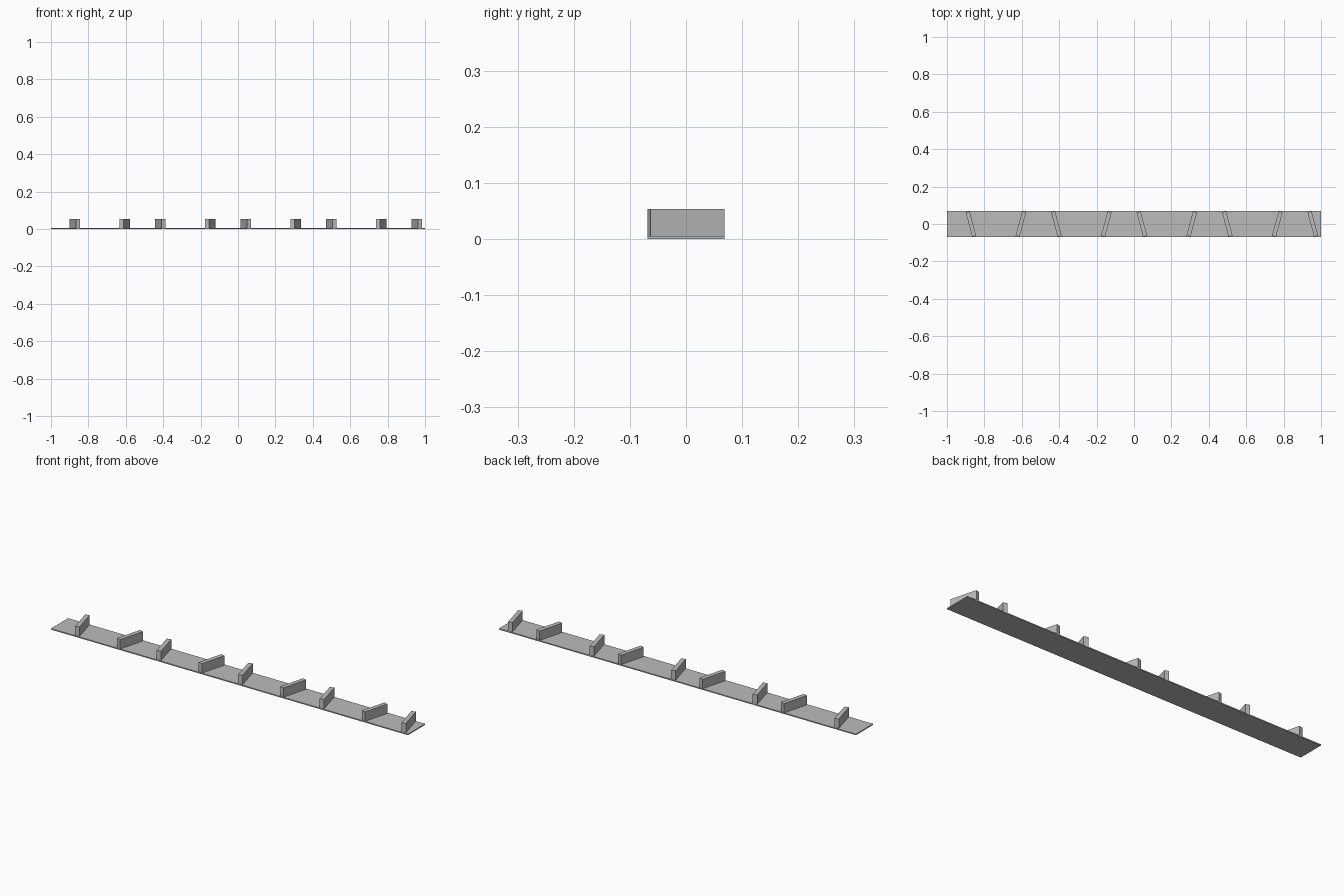
import bpy
from math import radians
from mathutils import Matrix, Vector

cube = bpy.data.objects.get("Cube")
if cube:
    bpy.data.objects.remove(cube, do_unlink=True)

grey = bpy.data.materials.new("plain_grey")
grey.use_nodes = True
GREY = (0.5, 0.5, 0.5, 1)
grey.diffuse_color = GREY
grey.node_tree.nodes["Principled BSDF"].inputs["Base Color"].default_value = GREY


def box(name, size, centre, turn=0):
    bpy.ops.mesh.primitive_cube_add(size=1)
    obj = bpy.context.object
    obj.name = name
    obj.data.transform(Matrix.Rotation(radians(turn), 4, "Z") @ Matrix.Diagonal(Vector((*size, 1))))
    obj.location = centre
    obj.data.materials.append(grey)
    return obj


# Thin base strip
BASE, TOP, DEPTH = 0.0055, 0.053, 0.137
box("base_strip", (2, DEPTH, BASE), (0, 0, BASE / 2))

# Upright slats, alternately slanted, repeating in pairs along the strip
PITCH, PAIR_GAP, START, SLANT = 0.457, 0.267, -0.872, 15
for i in range(9):
    x = START + PITCH * (i // 2) + PAIR_GAP * (i % 2)
    box(f"slat_{i + 1}", (0.022, 0.136, TOP - BASE), (x, 0, (TOP + BASE) / 2),
        SLANT if i % 2 == 0 else -SLANT)
